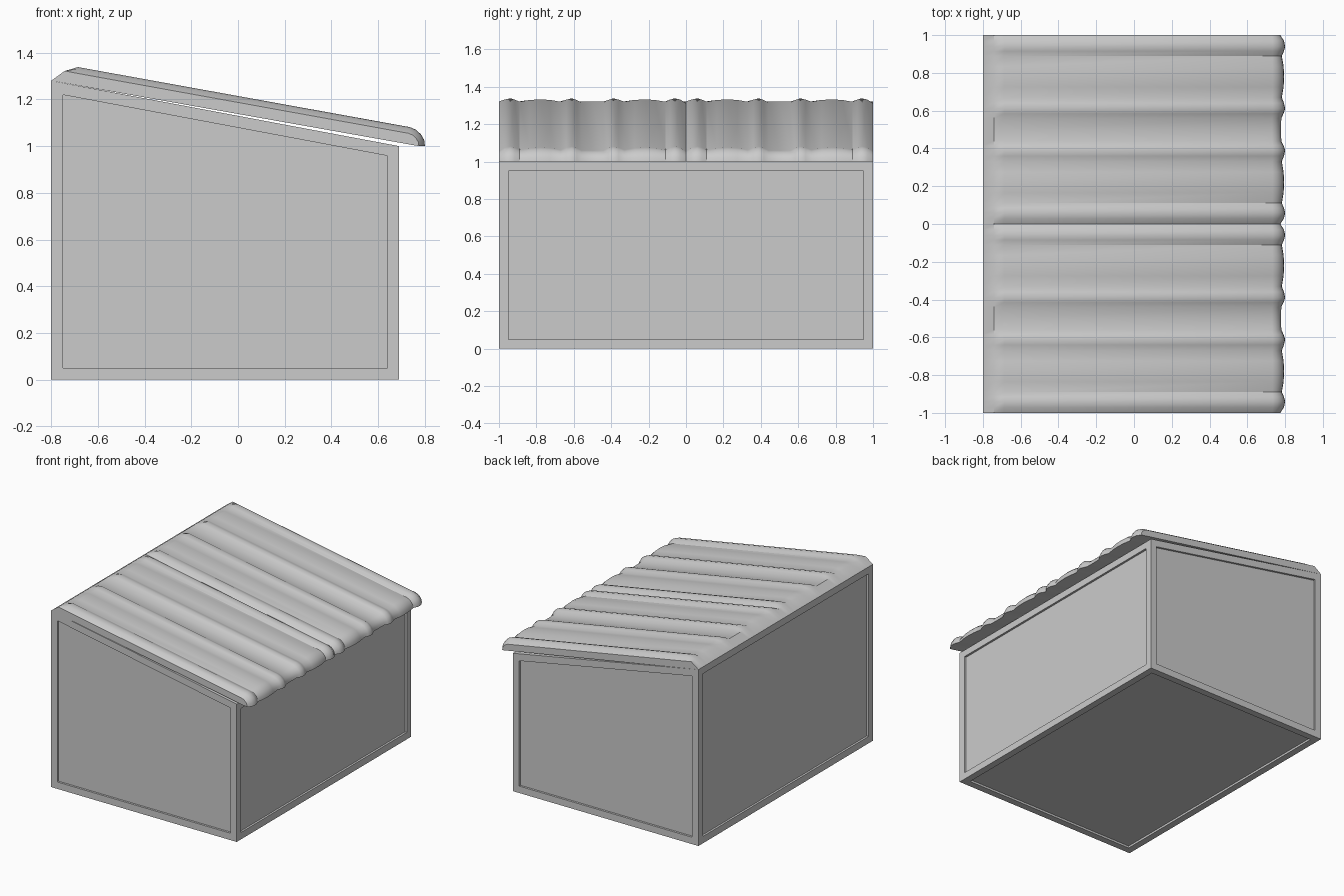
import bpy, bmesh
from mathutils import Vector

if "Cube" in bpy.data.objects:
    bpy.data.objects.remove(bpy.data.objects["Cube"])


def finish(bm, name):
    bmesh.ops.recalc_face_normals(bm, faces=bm.faces)
    me = bpy.data.meshes.new(name)
    bm.to_mesh(me)
    bm.free()
    ob = bpy.data.objects.new(name, me)
    bpy.context.collection.objects.link(ob)
    return ob


# Shed body: extruded side profile with a recessed panel on each wall and the base
bm = bmesh.new()
side = [(-0.8, 0), (0.69, 0), (0.69, 1.0), (-0.8, 1.28)]
face = bm.faces.new([bm.verts.new((x, -1, z)) for x, z in side])
ext = bmesh.ops.extrude_face_region(bm, geom=[face])
bmesh.ops.translate(bm, vec=(0, 2, 0),
                    verts=[g for g in ext["geom"] if isinstance(g, bmesh.types.BMVert)])
bmesh.ops.recalc_face_normals(bm, faces=bm.faces)
bm.normal_update()
panels = [f for f in bm.faces if f.normal.z < 0.5]
bmesh.ops.inset_individual(bm, faces=panels, thickness=0.05, use_even_offset=True)
for f in panels:
    n = f.normal.copy()
    new = bmesh.ops.extrude_discrete_faces(bm, faces=[f])["faces"][0]
    bmesh.ops.translate(bm, vec=n * -0.015, verts=new.verts)
finish(bm, "shed_body")

# Roof: corrugated top (height across y) swept along a path that curls down at the eave
quarter = [(0, 0), (0.03, 0.02), (0.06, 0.027), (0.085, 0.02), (0.11, 0.008), (0.165, 0.018),
           (0.22, 0.021), (0.275, 0.018), (0.33, 0.008), (0.36, 0.02), (0.39, 0.027),
           (0.415, 0.018), (0.44, 0.005), (0.5, 0.004)]
half = quarter + [(1 - y, h) for y, h in reversed(quarter[:-1])]
wave = [(-y, h) for y, h in reversed(half[1:])] + half
# path points: x, z, normal x, normal z (zero normal = no corrugation)
path = [(-0.8, 1.28, 0, 0), (-0.742, 1.322, 0, 0), (-0.69, 1.312, 0.17, 0.98),
        (0.73, 1.055, 0.2, 0.98), (0.748, 1.047, 0.5, 0.87), (0.763, 1.033, 0.77, 0.64),
        (0.772, 1.017, 0.94, 0.34), (0.775, 1.0, 0.95, 0)]
bm = bmesh.new()
rows = [[bm.verts.new((x + nx * h, y, z + nz * h)) for y, h in wave]
        for x, z, nx, nz in path]
for i in range(len(rows)):
    a, b = rows[i], rows[(i + 1) % len(rows)]
    for j in range(len(wave) - 1):
        bm.faces.new((a[j], a[j + 1], b[j + 1], b[j]))
for j in (0, -1):
    bm.faces.new([r[j] for r in rows])
roof = finish(bm, "corrugated_roof")
bpy.context.view_layer.objects.active = roof
roof.select_set(True)
bpy.ops.object.shade_smooth_by_angle(angle=0.6)
